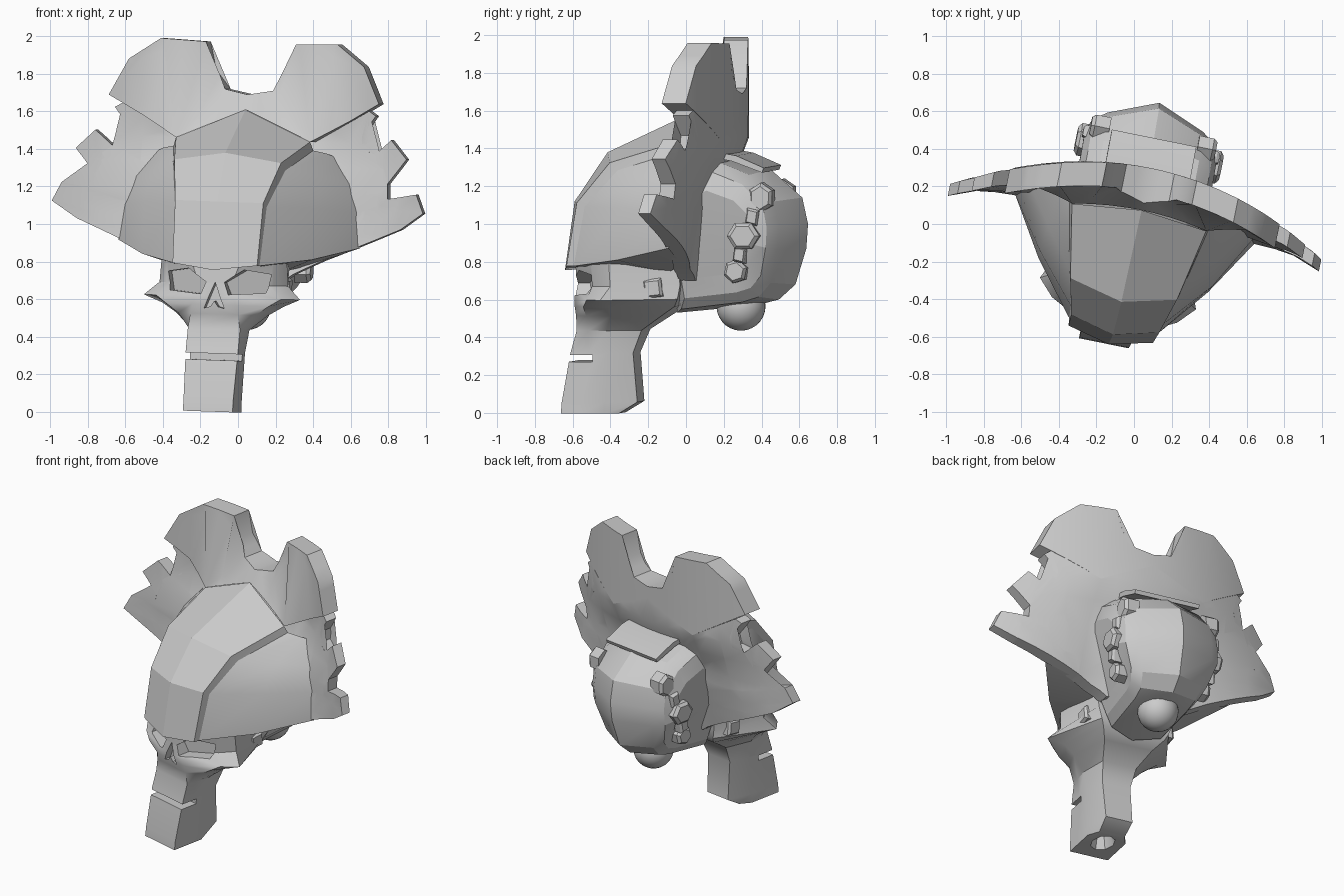
import bpy, bmesh, math
from mathutils import Matrix, Vector

cube = bpy.data.objects.get("Cube")
if cube:
    bpy.data.objects.remove(cube)

# One bone-grey material for everything
grey = bpy.data.materials.new("plain_grey")
grey.use_nodes = True
colour = (0.6, 0.6, 0.6, 1)
grey.diffuse_color = colour
grey.node_tree.nodes["Principled BSDF"].inputs["Base Color"].default_value = colour

# The whole symmetric model is turned and tilted slightly
POSE = (Matrix.Rotation(math.radians(-11.5), 4, 'Z')
        @ Matrix.Translation((0, 0, 0.9))
        @ Matrix.Rotation(math.radians(2), 4, 'Y')
        @ Matrix.Translation((0, 0, -0.9)))


def build(name, verts, faces, angle=25):
    me = bpy.data.meshes.new(name)
    me.from_pydata([tuple(v) for v in verts], [], faces)
    bm = bmesh.new()
    bm.from_mesh(me)
    bmesh.ops.recalc_face_normals(bm, faces=bm.faces[:])
    bm.to_mesh(me)
    bm.free()
    me.transform(POSE)
    me.materials.append(grey)
    finish(me, angle)
    ob = bpy.data.objects.new(name, me)
    bpy.context.scene.collection.objects.link(ob)
    return ob


def finish(me, angle):
    for p in me.polygons:
        p.use_smooth = True
    me.set_sharp_from_angle(angle=math.radians(angle))


def mirrored(row):
    return [(-p[0],) + tuple(p[1:]) for p in reversed(row) if p[0] > 0] + list(row)


def loft(name, rows, closed=True, angle=25):
    n = len(rows[0])
    verts = [v for r in rows for v in r]
    faces = []
    for i in range(len(rows) - 1):
        for j in range(n if closed else n - 1):
            k = (j + 1) % n
            faces.append((i * n + j, i * n + k, (i + 1) * n + k, (i + 1) * n + j))
    if closed:
        faces += [tuple(range(n)), tuple(range((len(rows) - 1) * n, len(rows) * n))]
    return build(name, verts, faces, angle)


def prism(outline, y0, y1, slant=0):
    """Verts and faces of an (x, z) outline pulled along y; the far end may slant back."""
    n = len(outline)
    verts = [(x, y0, z) for x, z in outline]
    verts += [(x, y1 + slant * abs(x), z) for x, z in outline]
    faces = [tuple(range(n)), tuple(range(n, 2 * n))]
    faces += [(i, (i + 1) % n, n + (i + 1) % n, n + i) for i in range(n)]
    return verts, faces


# ---- Crest: curved slabs cut to a jagged outline, dished around the skull ----
def crest_back(x, z):
    drop = min(0.11, 0.4 * max(0, 1.45 - z)) + 0.2 * max(0, 1.1 - z)
    fade = min(1, max(0, (0.92 - abs(x)) / 0.55))
    return 0.31 - 0.29 * x * x - drop * fade


def slab(name, half, thickness):
    outline = half + [(-x, z) for x, z in reversed(half) if x > 0]
    bm = bmesh.new()
    bm.faces.new([bm.verts.new((x, 0, z)) for x, z in outline])
    bmesh.ops.triangulate(bm, faces=bm.faces[:])
    cuts = [((s * i * 0.1 + s * 0.065, 0, 0), (1, 0, 0)) for i in range(9) for s in (-1, 1)]
    cuts += [((0, 0, z), (0, 0, 1)) for z in (0.95, 1.1, 1.175, 1.32, 1.45)]
    for co, no in cuts:
        bmesh.ops.bisect_plane(bm, geom=bm.verts[:] + bm.edges[:] + bm.faces[:],
                               plane_co=co, plane_no=no, dist=0.0001)
    bm.verts.index_update()
    flat = [v.co.copy() for v in bm.verts]
    n = len(flat)
    rear = [Vector((c.x, crest_back(c.x, c.z), c.z)) for c in flat]
    front = [c - Vector((0, thickness(abs(c.x), c.z), 0)) for c in rear]
    faces = [tuple(v.index for v in f.verts) for f in bm.faces]
    faces += [tuple(n + i for i in f) for f in faces]
    for e in bm.edges:
        if e.is_boundary:
            a, b = (v.index for v in e.verts)
            faces.append((a, b, n + b, n + a))
    bm.free()
    build(name, rear + front, faces, 35)


slab("crest_lobes",
     [(0, 1.69), (.13, 1.715), (.21, 1.815), (.245, 1.965), (.48, 1.975),
      (.64, 1.86), (.735, 1.665), (.365, 1.45), (0, 1.61)],
     lambda x, z: 0.13 + 0.1 * max(0, 1 - max(0, z - 1.61 + 0.44 * x) / 0.2))
slab("crest_teeth",
     [(0, 1.61), (.365, 1.45), (.67, 1.625), (.71, 1.6), (.63, 1.49), (.64, 1.42),
      (.715, 1.395), (.805, 1.475), (.9, 1.375), (.795, 1.24), (.8, 1.16),
      (.965, 1.19), (1.01, 1.09), (.88, 1.0), (.66, .905), (.46, .82), (.3, .74),
      (.26, .71), (0, .71)],
     lambda x, z: 0.09 - 0.07 * max(0, x - 0.66))

# ---- Hat crown: raised front panel, step, recessed side panels ----
crown = [
    [(0, -.3, .78), (.2, -.3, .78), (.2, -.25, .77), (.25, -.05, .75), (.4, .06, .8)],
    [(0, -.655, .755), (.23, -.6, .785), (.235, -.56, .785), (.46, -.28, .825), (.66, .04, .895)],
    [(0, -.6, 1.12), (.24, -.54, 1.12), (.25, -.495, 1.1), (.47, -.24, 1.1), (.65, .08, 1.08)],
    [(0, -.42, 1.38), (.29, -.35, 1.335), (.305, -.305, 1.295), (.46, -.1, 1.27), (.6, .1, 1.23)],
    [(0, .08, 1.61), (.365, .04, 1.45), (.38, .06, 1.405), (.45, .1, 1.39), (.51, .17, 1.36)],
]
loft("hat_crown", [mirrored(r) for r in crown], closed=False, angle=26)

# ---- Face and long jaw: rings of front, cheek, side and back corners ----
levels = [
    (0, (.135, -.655), (.135, -.55), (.135, -.42), (.09, -.35)),
    (.06, (.135, -.65), (.135, -.55), (.135, -.42), (.095, -.25)),
    (.32, (.142, -.6), (.143, -.5), (.14, -.4), (.1, -.27)),
    (.44, (.142, -.565), (.15, -.5), (.16, -.4), (.12, -.22)),
    (.52, (.13, -.57), (.21, -.5), (.25, -.36), (.17, -.1)),
    (.57, (.12, -.58), (.28, -.5), (.33, -.34), (.22, -.02)),
    (.61, (.1, -.585), (.34, -.47), (.425, -.38), (.24, 0)),
    (.68, (.09, -.575), (.29, -.44), (.35, -.34), (.27, .02)),
    (.82, (.14, -.57), (.29, -.46), (.34, -.35), (.28, .02)),
]
face = loft("face_and_jaw", [mirrored([(x, y, z) for x, y in ring]) for z, *ring in levels])

# Cutters for eye sockets, nose, mouth slot and the hole under the jaw
eye = [(.05, .69), (.075, .625), (.26, .64), (.28, .74), (.15, .76)]
nose = [(0, .69), (.055, .55), (.02, .56), (0, .59), (-.02, .56), (-.055, .55)]
mouth = [(-.3, .275), (.3, .275), (.3, .31), (-.3, .31)]
pieces = [prism(eye, -.8, -.54, .62), prism([(-x, z) for x, z in eye], -.8, -.54, .62),
          prism(nose, -.8, -.53), prism(mouth, -.8, -.48)]
hole = [(r * math.cos(i * math.pi / 4), -.47 + 1.3 * r * math.sin(i * math.pi / 4), z)
        for r, z in ((.085, -.05), (.05, .1)) for i in range(8)]
pieces.append((hole, prism([(0, 0)] * 8, 0, 1)[1]))
verts, faces = [], []
for v, f in pieces:
    faces += [tuple(i + len(verts) for i in q) for q in f]
    verts += v
cutter = build("face_cutter", verts, faces)
cutter.hide_render = True
cut = face.modifiers.new("cut", 'BOOLEAN')
cut.object = cutter
cut.operation = 'DIFFERENCE'
cut.solver = 'EXACT'
carved = bpy.data.meshes.new_from_object(face.evaluated_get(bpy.context.evaluated_depsgraph_get()))
face.modifiers.clear()
face.data = carved
finish(carved, 35)
bpy.data.objects.remove(cutter)

# ---- Cranium: side profile swept across, narrowing at the ends and below ----
profile = [(.17, 1.385), (.46, 1.29), (.63, 1.14), (.66, 1.0), (.65, .87), (.59, .68),
           (.5, .6), (.38, .57), (-.05, .53), (-.1, .95), (-.06, 1.28)]
slices = [(-.36, .5, .55), (-.33, .66, .8), (-.26, .77, .94), (0, 1, 1),
          (.26, .77, .94), (.33, .66, .8), (.36, .5, .55)]
loft("cranium", [[(x * (1 - max(0, .85 - z)), .2 + (y - .2) * sy, .95 + (z - .95) * sz)
                  for y, z in profile] for x, sy, sz in slices], angle=25)

# Thin plate over the top of the cranium
top = [(.15, 1.4), (.32, 1.37), (.47, 1.305), (.46, 1.28), (.3, 1.34), (.15, 1.37)]
loft("cranium_top_plate", [[(x, y, z) for y, z in top] for x in (-.23, .23)])


# ---- Side fittings, repeated on both sides ----
def block(name, centre, radius, depth, sides, spin, stretch=1):
    x, y, z = centre
    rows = []
    for dx, r in ((-depth, radius), (depth * .6, radius), (depth, radius * .75)):
        rows.append([(x + math.copysign(1, x) * dx,
                      y + r * math.cos(spin + i * math.tau / sides),
                      z + stretch * r * math.sin(spin + i * math.tau / sides))
                     for i in range(sides)])
    loft(name, rows)


for side, s in (("left", 1), ("right", -1)):
    block(side + "_upper_nut", (s * .29, .47, 1.15), .07, .05, 6, .5, 1.15)
    block(side + "_middle_nut", (s * .35, .385, .95), .088, .045, 6, 0, .9)
    block(side + "_lower_nut", (s * .29, .33, .76), .065, .05, 6, .3)
    block(side + "_upper_link", (s * .33, .43, 1.05), .045, .04, 4, .6, 1.3)
    block(side + "_lower_link", (s * .33, .36, .85), .045, .04, 4, .6, 1.3)
    block(side + "_temple", (s * .28, -.12, .67), .07, .04, 4, .9)

# ---- Ball under the back of the skull ----
bm = bmesh.new()
bmesh.ops.create_uvsphere(bm, u_segments=24, v_segments=14, radius=.13)
ball = [v.co + Vector((0, .295, .565)) for v in bm.verts]
ball_faces = [tuple(v.index for v in f.verts) for f in bm.faces]
bm.free()
build("neck_ball", ball, ball_faces, 40)
